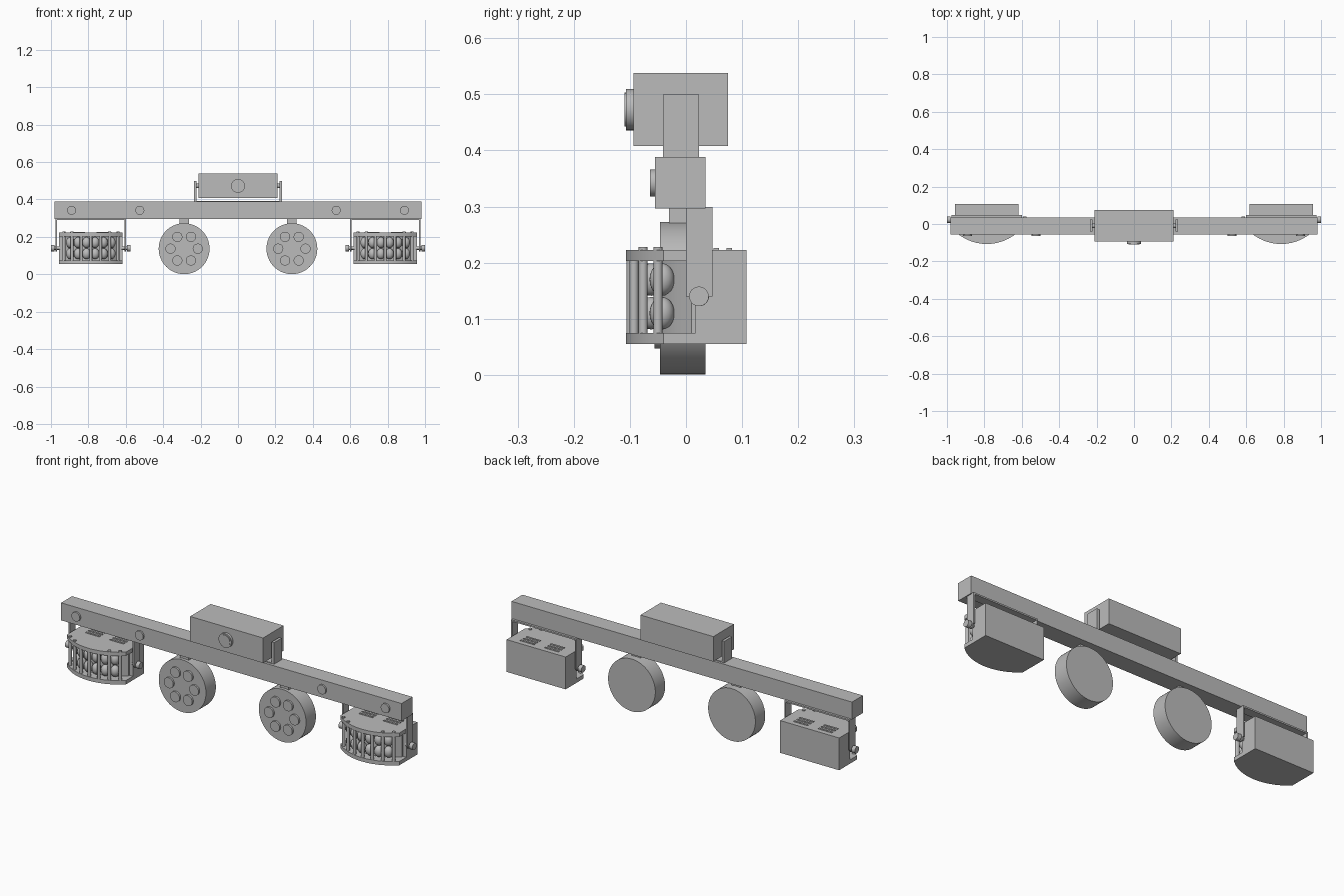
import bpy, bmesh
from math import sin, cos, pi, radians, sqrt
from mathutils import Matrix, Vector

if "Cube" in bpy.data.objects:
    bpy.data.objects.remove(bpy.data.objects["Cube"], do_unlink=True)

grey = bpy.data.materials.new("plain_grey")
grey.use_nodes = True
grey.diffuse_color = (0.5, 0.5, 0.5, 1)
grey.node_tree.nodes["Principled BSDF"].inputs["Base Color"].default_value = (0.5, 0.5, 0.5, 1)


def finish(name, bm, smooth=False):
    bmesh.ops.recalc_face_normals(bm, faces=bm.faces)
    mesh = bpy.data.meshes.new(name)
    bm.to_mesh(mesh)
    bm.free()
    mesh.materials.append(grey)
    obj = bpy.data.objects.new(name, mesh)
    bpy.context.collection.objects.link(obj)
    if smooth:
        bpy.ops.object.select_all(action='DESELECT')
        bpy.context.view_layer.objects.active = obj
        obj.select_set(True)
        bpy.ops.object.shade_smooth_by_angle(angle=radians(35))
    return obj


def box(name, x, y, z):
    """Box from three (low, high) ranges."""
    bm = bmesh.new()
    size = [r[1] - r[0] for r in (x, y, z)]
    mid = [(r[0] + r[1]) / 2 for r in (x, y, z)]
    bmesh.ops.create_cube(bm, size=1, matrix=Matrix.Translation(mid) @ Matrix.Diagonal((*size, 1)))
    return finish(name, bm)


def cylinder(name, start, end, radius, sides=32, tip=None):
    """Cylinder between two points, optionally tapered."""
    a, b = Vector(start), Vector(end)
    turn = (b - a).to_track_quat('Z', 'Y').to_matrix().to_4x4()
    bm = bmesh.new()
    bmesh.ops.create_cone(bm, cap_ends=True, segments=sides, radius1=radius,
                          radius2=radius if tip is None else tip, depth=(b - a).length,
                          matrix=Matrix.Translation((a + b) / 2) @ turn)
    return finish(name, bm, True)


def bow_plate(name, cx, half, radius, back, z):
    """Plate with a straight back and a bowed front."""
    bm = bmesh.new()
    outline = [(half, back), (-half, back)]
    for i in range(13):
        x = half * (i / 6 - 1)
        outline.append((x, BOW_Y - sqrt(radius ** 2 - x ** 2)))
    face = bm.faces.new([bm.verts.new((cx + x, y, z[0])) for x, y in outline])
    up = bmesh.ops.extrude_face_region(bm, geom=[face])["geom"]
    bmesh.ops.translate(bm, vec=(0, 0, z[1] - z[0]),
                        verts=[v for v in up if isinstance(v, bmesh.types.BMVert)])
    return finish(name, bm, True)


# Main crossbar and its small lenses
box("crossbar", (-0.98, 0.98), (-0.055, 0.035), (0.297, 0.388))
for x in (-0.89, -0.525, 0.525, 0.89):
    cylinder("bar_lens", (x, -0.05, 0.342), (x, -0.064, 0.342), 0.024)

# Upper projector box with its cradle
box("projector_box", (-0.21, 0.21), (-0.094, 0.075), (0.408, 0.538))
cylinder("projector_lens_ring", (0, -0.09, 0.473), (0, -0.107, 0.473), 0.037)
cylinder("projector_lens", (0, -0.1, 0.473), (0, -0.11, 0.473), 0.03)
box("cradle_base", (-0.235, 0.235), (-0.041, 0.023), (0.386, 0.392))
for s in (-1, 1):
    box("cradle_arm", sorted((s * 0.222, s * 0.236)), (-0.041, 0.023), (0.388, 0.5))
    cylinder("cradle_pivot", (s * 0.2, -0.009, 0.473), (s * 0.225, -0.009, 0.473), 0.012)

# Round wash lamps
for s in (-1, 1):
    x = s * 0.288
    cylinder("wash_lamp", (x, 0.035, 0.137), (x, -0.046, 0.137), 0.136, 64)
    box("wash_lamp_stem", (x - 0.025, x + 0.025), (-0.03, 0.0), (0.26, 0.3))
    for i in range(6):
        a = i * pi / 3
        lx, lz = x + 0.073 * cos(a), 0.137 + 0.073 * sin(a)
        cylinder("wash_lens", (lx, -0.04, lz), (lx, -0.056, lz), 0.027)

# Bowed multi-lens effect lamps
BOW_Y = 0.142
STEP = radians(12.3)


def on_bow(cx, angle, radius, z):
    return Vector((cx + radius * sin(angle), BOW_Y - radius * cos(angle), z))


for s in (-1, 1):
    cx = s * 0.787
    box("effect_housing", (cx - 0.17, cx + 0.17), (0.017, 0.108), (0.055, 0.223))
    bow_plate("effect_top", cx, 0.17, 0.249, 0.03, (0.203, 0.223))
    bow_plate("effect_bottom", cx, 0.17, 0.249, 0.03, (0.055, 0.075))
    bow_plate("effect_core", cx, 0.15, 0.2, 0.03, (0.07, 0.208))

    # Upright rods, with screws above the outer ones
    for i in range(-3, 4):
        a = i * STEP
        cylinder("effect_rod", on_bow(cx, a, 0.24, 0.06), on_bow(cx, a, 0.24, 0.215), 0.008, 16)
        if abs(i) > 1:
            cylinder("effect_screw", on_bow(cx, a, 0.24, 0.22), on_bow(cx, a, 0.24, 0.228), 0.008, 16)

    # Two rows of lens beads between the rods
    for i in range(6):
        a = (i - 2.5) * STEP
        for z in (0.11, 0.17):
            bm = bmesh.new()
            bmesh.ops.create_uvsphere(bm, u_segments=20, v_segments=12, radius=1,
                                      matrix=Matrix.Translation(on_bow(cx, a, 0.215, z))
                                      @ Matrix.Rotation(a, 4, 'Z')
                                      @ Matrix.Diagonal((0.023, 0.022, 0.029, 1)))
            finish("effect_lens", bm, True)

    # Raised vent slats on top
    for vx in (cx - 0.07, cx + 0.07):
        for y in (0.031, 0.054, 0.077):
            box("vent_slat", (vx - 0.04, vx + 0.04), (y - 0.005, y + 0.005), (0.22, 0.226))

    # Hanging yoke with clamp knobs
    box("yoke_top", (cx - 0.188, cx + 0.188), (0.0, 0.047), (0.291, 0.299))
    for t in (-1, 1):
        box("yoke_arm", sorted((cx + t * 0.18, cx + t * 0.188)), (0.0, 0.047), (0.14, 0.299))
        cylinder("yoke_arm_end", (cx + t * 0.18, 0.0235, 0.14), (cx + t * 0.188, 0.0235, 0.14), 0.0175)
        cylinder("knob_shaft", (cx + t * 0.165, 0.023, 0.14), (cx + t * 0.2, 0.023, 0.14), 0.009, 16)
        cylinder("knob", (cx + t * 0.193, 0.023, 0.14), (cx + t * 0.213, 0.023, 0.14), 0.0175, 24)
